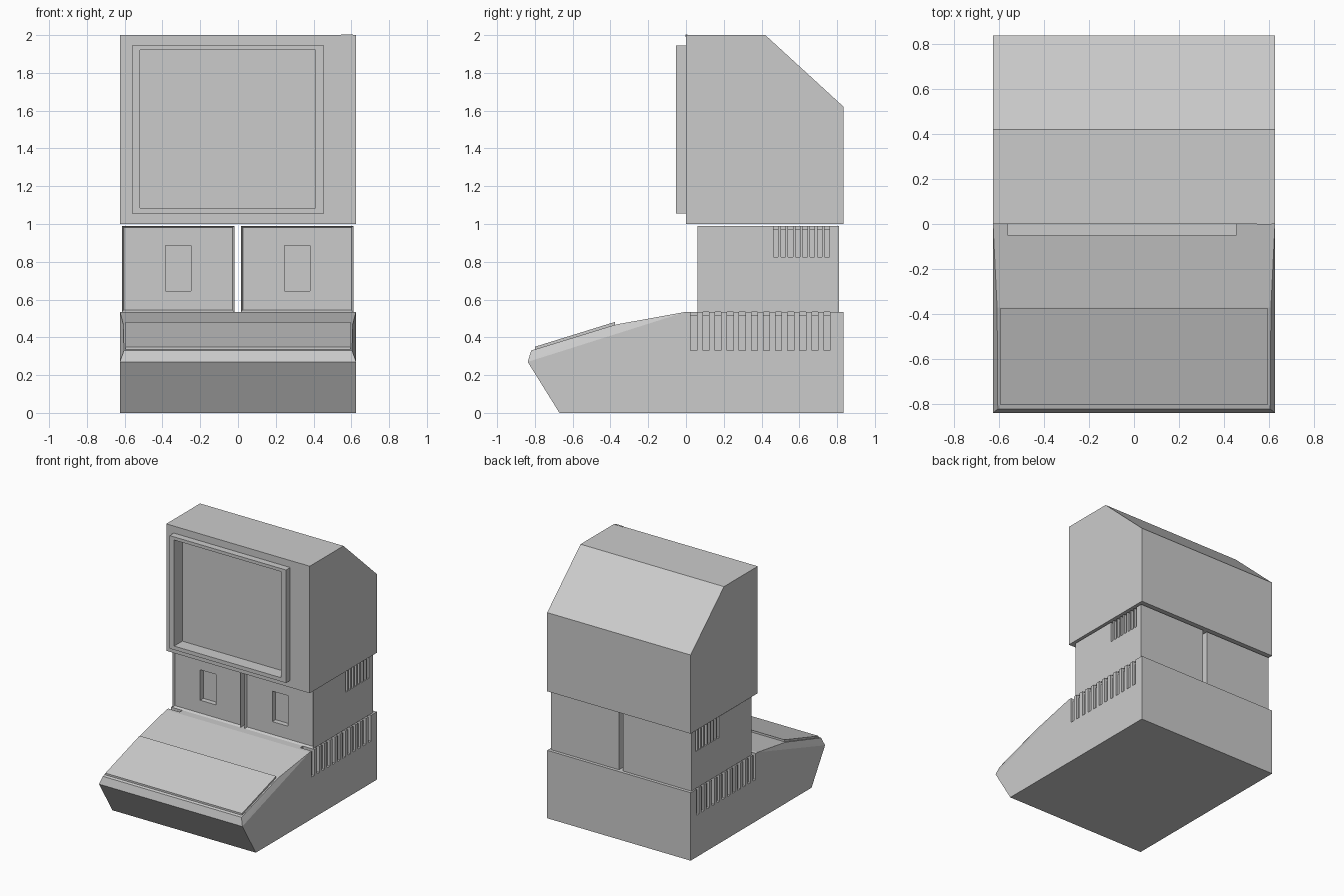
import bpy, bmesh

if "Cube" in bpy.data.objects:
    bpy.data.objects.remove(bpy.data.objects["Cube"])


def finish(name, bm):
    bmesh.ops.recalc_face_normals(bm, faces=bm.faces[:])
    me = bpy.data.meshes.new(name)
    bm.to_mesh(me)
    bm.free()
    ob = bpy.data.objects.new(name, me)
    bpy.context.scene.collection.objects.link(ob)
    return ob


def add_prism(bm, axis, pts, a, b):
    """Extrude a profile along x (points are y,z) or along y (points are x,z)."""
    def place(p, t):
        return (t, p[0], p[1]) if axis == 'x' else (p[0], t, p[1])
    lo = [bm.verts.new(place(p, a)) for p in pts]
    hi = [bm.verts.new(place(p, b)) for p in pts]
    bm.faces.new(lo)
    bm.faces.new(hi[::-1])
    n = len(pts)
    for i in range(n):
        j = (i + 1) % n
        bm.faces.new((lo[i], lo[j], hi[j], hi[i]))


def prism(name, axis, pts, a, b):
    bm = bmesh.new()
    add_prism(bm, axis, pts, a, b)
    return finish(name, bm)


def box(name, x0, x1, y0, y1, z0, z1):
    return prism(name, 'y', [(x0, z0), (x1, z0), (x1, z1), (x0, z1)], y0, y1)


def cut(ob, cutter, keep=False):
    cutter.hide_render = True
    mod = ob.modifiers.new("cut", 'BOOLEAN')
    mod.operation = 'DIFFERENCE'
    mod.solver = 'EXACT'
    mod.object = cutter
    bpy.context.view_layer.objects.active = ob
    bpy.ops.object.modifier_apply(modifier=mod.name)
    if not keep:
        bpy.data.objects.remove(cutter)


def vent_cutter(cx, half, z0, top, y0, pitch, width, count):
    """L-shaped vent slots wrapping from the side walls onto the top."""
    bm = bmesh.new()
    for s in (-1, 1):
        prof = [(half + .003, z0), (half - .02, z0), (half - .02, top - .02),
                (half - .1, top - .02), (half - .1, top + .003), (half + .003, top + .003)]
        prof = [(cx + s * x, z) for x, z in prof]
        for i in range(count):
            y = y0 + i * pitch
            add_prism(bm, 'y', prof, y, y + width)
    return finish("vent_cutter", bm)


# Base case: convex wedge with tapered edges around the keyboard deck
bm = bmesh.new()
outline = [(-.67, 0, .625), (.835, 0, .625), (.835, .535, .625), (0, .535, .625),
           (-.37, .468, .607), (-.82, .33, .604), (-.838, .27, .625)]
for y, z, x in outline:
    for s in (-1, 1):
        bm.verts.new((s * x, y, z))
bmesh.ops.convex_hull(bm, input=bm.verts[:])
bmesh.ops.dissolve_limit(bm, angle_limit=.01, verts=bm.verts[:], edges=bm.edges[:])
base = finish("base_case", bm)
cut(base, vent_cutter(0, .625, .33, .535, .025, .0641, .033, 12))

# Keyboard plate
prism("keyboard_plate", 'x',
      [(-.375, .45), (-.375, .482), (-.80, .35), (-.80, .32)], -.595, .595)

# Two disk drives: recessed fronts, windows and vents
for side, cx in (("left", -.3165), ("right", .3135)):
    drive = box(side + "_drive", cx - .297, cx + .297, .06, .81, .535, .99)
    bm = bmesh.new()
    bm.from_mesh(drive.data)
    front = [f for f in bm.faces if f.normal.y < -.9]
    bmesh.ops.inset_region(bm, faces=front, thickness=.013, depth=-.018)
    bm.to_mesh(drive.data)
    bm.free()
    cut(drive, box("window_cutter", cx - .068, cx + .068, 0, .118, .645, .885))
    cut(drive, vent_cutter(cx, .297, .825, .99, .463, .0387, .025, 8))

# Monitor shell with sloped back, bezel and screen pocket
monitor = prism("monitor_shell", 'x',
                [(0, 1), (.835, 1), (.835, 1.62), (.42, 2), (0, 2)], -.625, .625)
bezel = box("screen_bezel", -.56, .455, -.052, 0, 1.055, 1.945)
pocket = box("screen_cutter", -.52, .41, -.2, .05, 1.085, 1.92)
cut(bezel, pocket, keep=True)
cut(monitor, pocket)

# Small tab on the monitor's top edge
box("top_tab", .545, .61, -.002, .008, 1.99, 2.002)
